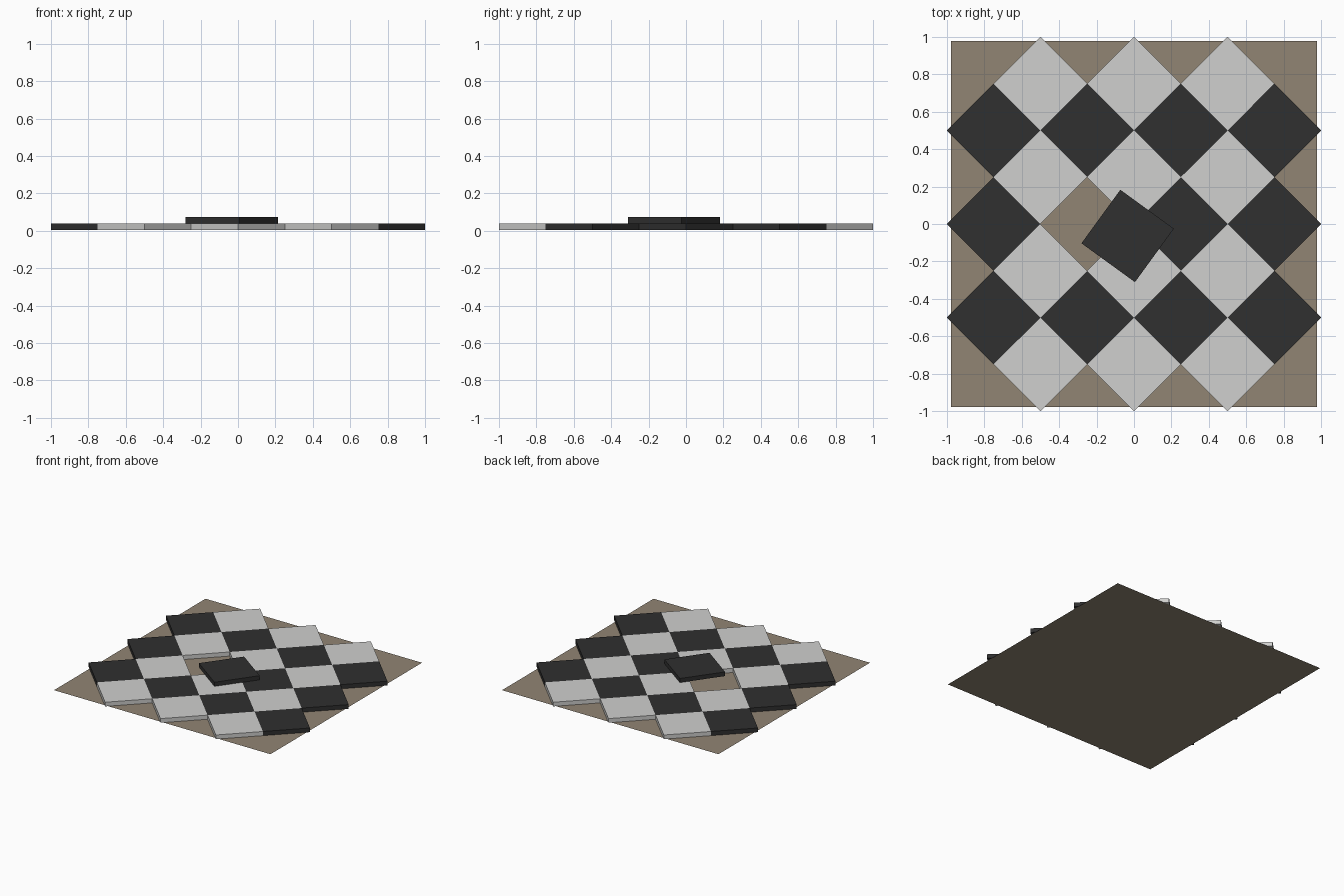
import bpy
import math

if "Cube" in bpy.data.objects:
    bpy.data.objects.remove(bpy.data.objects["Cube"])

HALF_DIAGONAL = 0.25   # centre of a tile to its corner
THICKNESS = 0.034
FLOOR_GAP = 0.004      # tiles sit just above the base sheet


def make_material(name, color):
    mat = bpy.data.materials.new(name)
    mat.diffuse_color = (*color, 1.0)
    mat.use_nodes = True
    mat.node_tree.nodes["Principled BSDF"].inputs["Base Color"].default_value = mat.diffuse_color
    return mat


white = make_material("light stone", (0.63, 0.63, 0.62))
black = make_material("dark stone", (0.029, 0.029, 0.029))
brown = make_material("mortar brown", (0.285, 0.235, 0.175))


def add_tile(name, x, y, bottom, mat, turn=0.0):
    """Square slab standing on its corner in plan view."""
    side = HALF_DIAGONAL * math.sqrt(2)
    bpy.ops.mesh.primitive_cube_add(
        size=1, location=(x, y, bottom + THICKNESS / 2),
        rotation=(0, 0, math.radians(45 + turn)))
    tile = bpy.context.object
    tile.name = name
    tile.scale = (side, side, THICKNESS)
    tile.data.materials.append(mat)


# Thin base sheet
bpy.ops.mesh.primitive_plane_add(size=1.955, location=(0, 0, 0))
base = bpy.context.object
base.name = "base_sheet"
base.data.materials.append(brown)

# Light tiles: three columns, four rows
for x in (-0.5, 0, 0.5):
    for y in (-0.75, -0.25, 0.25, 0.75):
        add_tile("light_tile", x, y, FLOOR_GAP, white)

# Dark tiles: four columns, three rows, with one left out
for x in (-0.75, -0.25, 0.25, 0.75):
    for y in (-0.5, 0, 0.5):
        if (x, y) != (-0.25, 0):
            add_tile("dark_tile", x, y, FLOOR_GAP, black)

# Loose dark tile lying on top of the floor
add_tile("loose_tile", -0.034, -0.064, FLOOR_GAP + THICKNESS + 0.001, black, turn=9)
